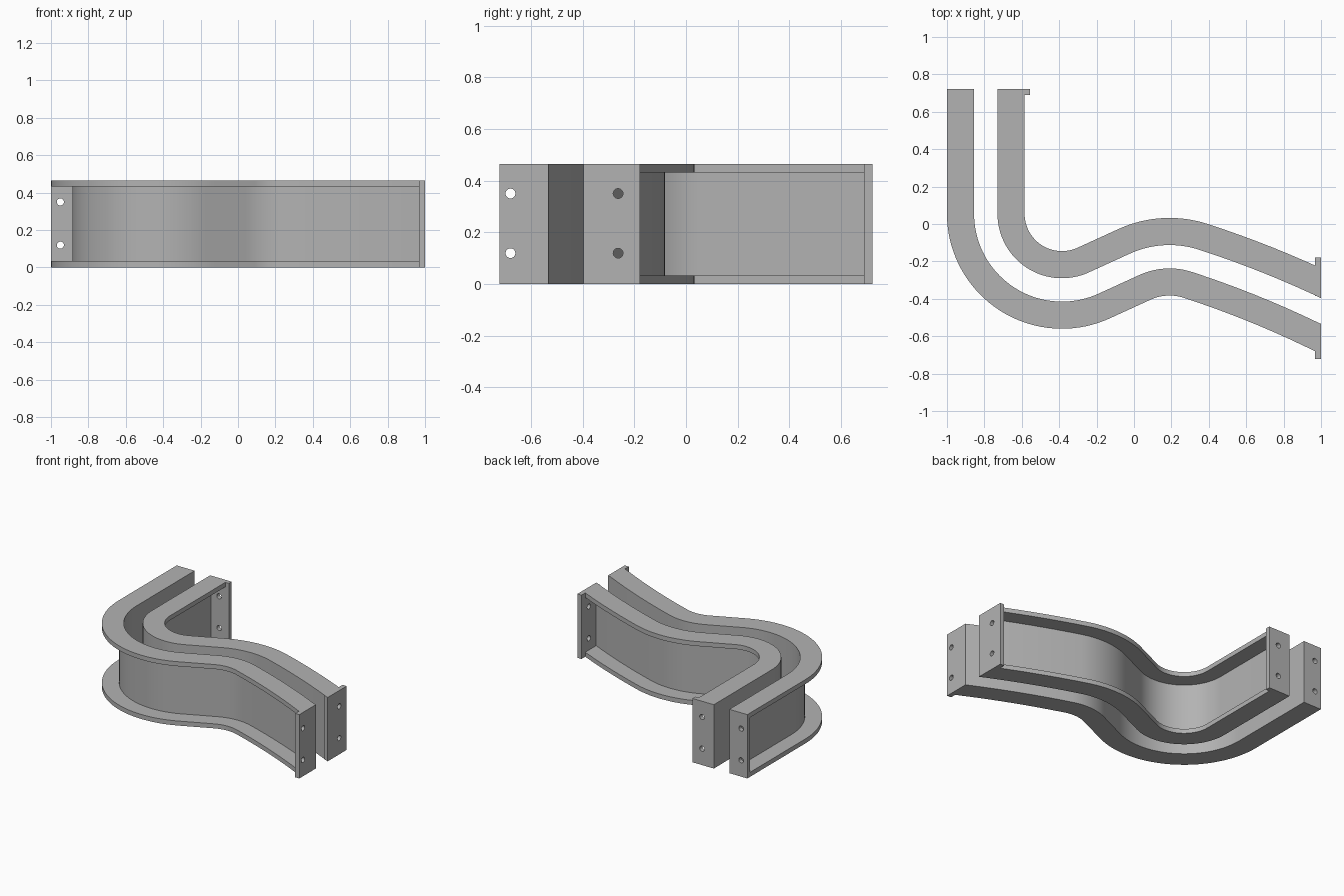
import bpy, bmesh, math
from mathutils import Vector

if "Cube" in bpy.data.objects:
    bpy.data.objects.remove(bpy.data.objects["Cube"])

H, T, WEB = 0.465, 0.033, 0.031      # height, flange thickness, web thickness
GAP, FAR = 0.0625, 0.2075            # offsets of channel sides from the centre path
BACK, END = 0.7225, 1.0              # planes of the two cut ends

steel = bpy.data.materials.new("grey steel")
steel.diffuse_color = (0.45, 0.45, 0.45, 1)
steel.use_nodes = True
steel.node_tree.nodes["Principled BSDF"].inputs["Base Color"].default_value = steel.diffuse_color


def centre_path():
    """Points and left normals of the S-shaped path midway between the channels."""
    pts = []

    def add(x, y, heading):
        pts.append((Vector((x, y)), Vector((-math.sin(heading), math.cos(heading)))))

    def arc(cx, cy, r, h0, h1, n):
        # positive r turns left, negative r turns right
        for i in range(n + 1):
            h = math.radians(h0 + (h1 - h0) * i / n)
            add(cx + r * math.sin(h), cy - r * math.cos(h), h)

    add(-0.7925, BACK, math.radians(-90))
    arc(-0.385, 0.055, 0.4075, -90, 24.6, 36)
    arc(0.19, -0.625, -0.45, 24.6, -18, 16)
    # gentle final bend, then a straight run past the end plane
    p = pts[-1][0]
    r, h = 5.45, math.radians(18)
    arc(p.x - r * math.sin(h), p.y - r * math.cos(h), -r, -18, -25.6, 8)
    p, n = pts[-1]
    pts.append((p + Vector((n.y, -n.x)) * 0.2, n))
    return [q for i, q in enumerate(pts) if i == 0 or (q[0] - pts[i - 1][0]).length > 1e-4]


def finish(name, bm):
    bmesh.ops.recalc_face_normals(bm, faces=bm.faces)
    me = bpy.data.meshes.new(name)
    bm.to_mesh(me)
    bm.free()
    ob = bpy.data.objects.new(name, me)
    bpy.context.collection.objects.link(ob)
    me.materials.append(steel)
    return ob


def channel(name, side):
    """C section with its web on the gap side, swept along the path."""
    a, w, b = side * GAP, side * (GAP + WEB), side * FAR
    section = [(a, 0), (b, 0), (b, T), (w, T), (w, H - T), (b, H - T), (b, H), (a, H)]
    bm = bmesh.new()
    rings = [[bm.verts.new((*(p + n * o), z)) for o, z in section] for p, n in centre_path()]
    for r0, r1 in zip(rings, rings[1:]):
        for i in range(8):
            j = (i + 1) % 8
            bm.faces.new((r0[i], r0[j], r1[j], r1[i]))
    bm.faces.new(rings[0])
    # cut the far end square to x
    geom = bm.verts[:] + bm.edges[:] + bm.faces[:]
    cut = bmesh.ops.bisect_plane(bm, geom=geom, plane_co=(END, 0, 0),
                                 plane_no=(1, 0, 0), clear_outer=True)
    edges = [e for e in cut["geom_cut"] if isinstance(e, bmesh.types.BMEdge)]
    bmesh.ops.contextual_create(bm, geom=edges)
    ob = finish(name, bm)
    bpy.ops.object.select_all(action='DESELECT')
    ob.select_set(True)
    bpy.context.view_layer.objects.active = ob
    bpy.ops.object.shade_smooth_by_angle(angle=math.radians(30))
    return ob


def box(name, x0, x1, y0, y1):
    bm = bmesh.new()
    bmesh.ops.create_cube(bm, size=1)
    for v in bm.verts:
        v.co = ((x0 + x1) / 2 + v.co.x * (x1 - x0),
                (y0 + y1) / 2 + v.co.y * (y1 - y0), H / 2 + v.co.z * H)
    return finish(name, bm)


def bolt_holes(objects, x, y, axis):
    """Two stacked holes cut through the given parts along one axis."""
    for z in (0.119, 0.35):
        rot = (math.pi / 2, 0, 0) if axis == 'Y' else (0, math.pi / 2, 0)
        bpy.ops.mesh.primitive_cylinder_add(vertices=24, radius=0.019, depth=0.12,
                                            location=(x, y, z), rotation=rot)
        cutter = bpy.context.object
        cutter.name = "hole_cutter"
        cutter.hide_render = True
        cutter.hide_set(True)
        for ob in objects:
            mod = ob.modifiers.new("bolt hole", 'BOOLEAN')
            mod.operation, mod.solver, mod.object = 'DIFFERENCE', 'EXACT', cutter


channel("outer_channel", -1)
channel("inner_channel", 1)

# end plates closing the channels
P = 0.033
outer_back = box("outer_back_plate", -1.0, -0.856, BACK - P, BACK)
inner_back = box("inner_back_plate", -0.729, -0.557, BACK - P, BACK)
outer_end = box("outer_end_plate", END - P, END, -BACK, -0.533)
inner_end = box("inner_end_plate", END - P, END, -0.386, -0.178)

bolt_holes([outer_back], -0.95, BACK, 'Y')
bolt_holes([inner_back], -0.635, BACK, 'Y')
bolt_holes([outer_end], END, -0.68, 'X')
bolt_holes([inner_end], END, -0.263, 'X')
